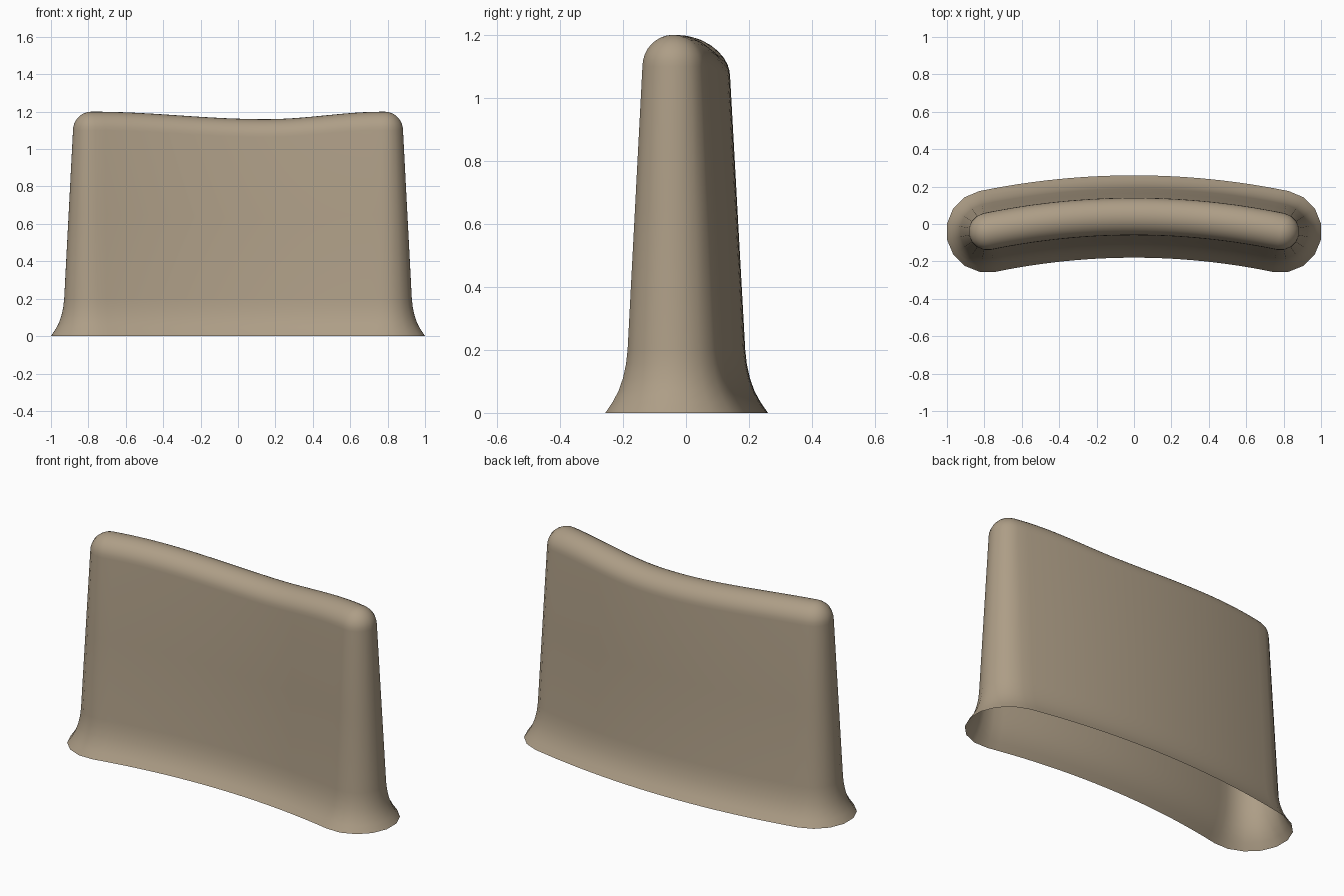
import bpy, bmesh, math

if "Cube" in bpy.data.objects:
    bpy.data.objects.remove(bpy.data.objects["Cube"])

HALF, SAG = 0.784, 0.08                      # arc half-length and bow
R = (HALF**2 + SAG**2) / (2 * SAG)           # arc radius
A = math.asin(HALF / R)                      # arc half-angle
N, CAP = 28, 8                               # segments along the arc / per rounded end


def spine():
    """(centre point, outward angle) pairs around the curved stadium outline"""
    pts = []
    def centre(a):
        return R * math.sin(a), 0.04 - R * (1 - math.cos(a))
    for i in range(N + 1):                   # back side, left to right
        a = -A + 2 * A * i / N
        pts.append((centre(a), math.pi / 2 - a))
    for i in range(1, CAP):                  # right rounded end
        pts.append((centre(A), math.pi / 2 - A - math.pi * i / CAP))
    for i in range(N + 1):                   # front side, right to left
        a = A - 2 * A * i / N
        pts.append((centre(a), -math.pi / 2 - a))
    for i in range(1, CAP):                  # left rounded end
        pts.append((centre(-A), -math.pi / 2 + A - math.pi * i / CAP))
    return pts


def dip(x):
    """uneven sag of the top ridge, deepest right of the middle"""
    t = (x - 0.15) / (0.93 if x < 0.15 else 0.63)
    return 0.02 * (1 + math.cos(math.pi * min(1, abs(t))))


# offset / height profile: flared foot, tapered wall, rounded top
profile = [(0.22, 0), (0.196, 0.035), (0.177, 0.07), (0.163, 0.11),
           (0.153, 0.155), (0.148, 0.2), (0.124, 0.65), (0.1, 1.1)]
profile += [(0.1 * math.cos(t), 1.1 + 0.1 * math.sin(t))
            for t in (math.pi / 2 * k / 8 for k in range(1, 9))]

bm = bmesh.new()
outline = spine()
rings = []
for r, z in profile:
    ring = []
    for (cx, cy), ang in outline:
        lift = max(0, (z - 0.2) / 1.0)
        ring.append(bm.verts.new((cx + r * math.cos(ang), cy + r * math.sin(ang),
                                  z - dip(cx) * lift)))
    rings.append(ring)
n = len(outline)
for lo, hi in zip(rings, rings[1:]):
    for i in range(n):
        j = (i + 1) % n
        bm.faces.new((lo[j], lo[i], hi[i], hi[j]))
# close the ridge; the bottom stays open
bmesh.ops.remove_doubles(bm, verts=bm.verts[:], dist=0.0005)
bmesh.ops.recalc_face_normals(bm, faces=bm.faces[:])

mesh = bpy.data.meshes.new("curved_panel")
bm.to_mesh(mesh)
bm.free()
panel = bpy.data.objects.new("curved_panel", mesh)
bpy.context.collection.objects.link(panel)

mat = bpy.data.materials.new("tan")
mat.diffuse_color = (0.42, 0.34, 0.24, 1)
mat.use_nodes = True
mat.node_tree.nodes["Principled BSDF"].inputs["Base Color"].default_value = mat.diffuse_color
mesh.materials.append(mat)

bpy.context.view_layer.objects.active = panel
panel.select_set(True)
bpy.ops.object.shade_smooth_by_angle(angle=math.radians(40))
